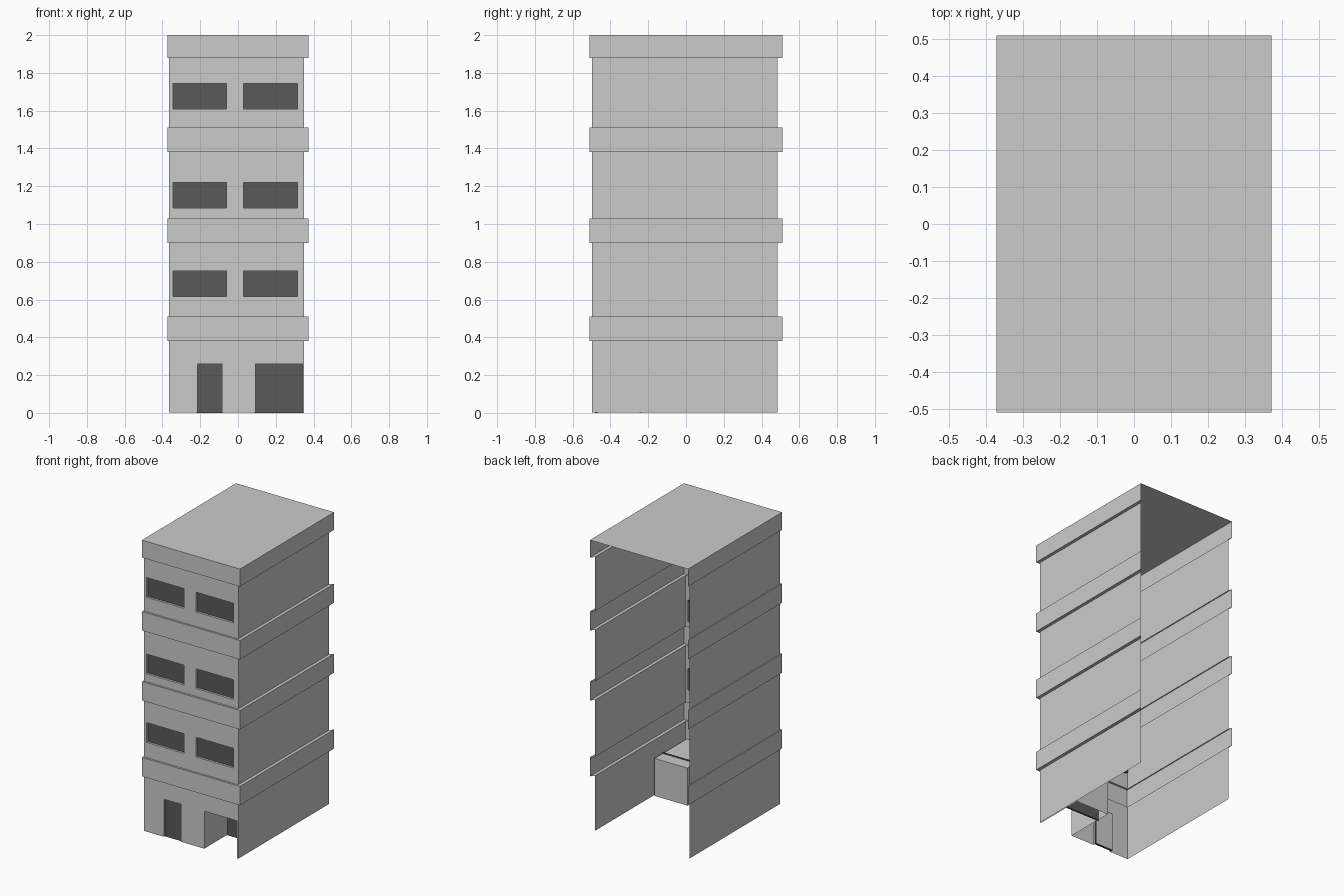
import bpy, bmesh

if "Cube" in bpy.data.objects:
    bpy.data.objects.remove(bpy.data.objects["Cube"])

H = 0.003                      # wall foot
WALL_Y = -0.497
# plan outlines (open at the back): left-back, left-front, right-front, right-back
WALL = [(-0.365, 0.485), (-0.365, WALL_Y), (0.35, WALL_Y), (0.35, 0.485)]
BAND = [(-0.372, 0.51), (-0.372, -0.51), (0.372, -0.51), (0.372, 0.51)]
BANDS = [(0.38, 0.51), (0.9, 1.03), (1.38, 1.51), (1.88, 2.0)]

dark = bpy.data.materials.new("dark_glass")
dark.diffuse_color = (0.1, 0.1, 0.1, 1)
dark.use_nodes = True
dark.node_tree.nodes["Principled BSDF"].inputs["Base Color"].default_value = dark.diffuse_color


def quad(bm, *pts):
    bm.faces.new([bm.verts.new(p) for p in pts])


def sweep(bm, lo, zlo, hi, zhi, skip=()):
    """Join two plan outlines at two heights with a strip of faces."""
    for i in range(len(lo) - 1):
        if i not in skip:
            quad(bm, (*lo[i], zlo), (*lo[i + 1], zlo), (*hi[i + 1], zhi), (*hi[i], zhi))


def finish(bm, name, mat=None):
    bmesh.ops.remove_doubles(bm, verts=bm.verts, dist=0.0001)
    me = bpy.data.meshes.new(name)
    bm.to_mesh(me)
    bm.free()
    ob = bpy.data.objects.new(name, me)
    bpy.context.collection.objects.link(ob)
    if mat:
        me.materials.append(mat)
    return ob


def box(name, x0, x1, y0, y1, z0, z1, mat):
    bm = bmesh.new()
    bmesh.ops.create_cube(bm, size=1)
    for v in bm.verts:
        v.co = ((x0 + x1) / 2 + v.co.x * (x1 - x0),
                (y0 + y1) / 2 + v.co.y * (y1 - y0),
                (z0 + z1) / 2 + v.co.z * (z1 - z0))
    return finish(bm, name, mat)


# openings: name, x0, x1, z0, z1, recess depth, panel start, panel end
openings = [("door", -0.215, -0.085, H, 0.26, 0.03, 0.014, 0.028),
            ("garage", 0.092, 0.342, H, 0.26, 0.35, 0.25, 0.262)]
for n, z in enumerate((0.615, 1.085, 1.61), 1):
    for side, x in (("left", -0.345), ("right", 0.03)):
        openings.append((f"window_{n}_{side}", x, x + 0.285, z, z + 0.135, 0.022, 0.015, 0.025))

# side walls, bands with ledges, and front wall with holes
bm = bmesh.new()
z = H
for b0, b1 in BANDS:
    sweep(bm, WALL, z, WALL, b0, skip=(1,))
    holes = [o for o in openings if z <= o[3] < b0]
    xs = sorted({-0.365, 0.35, *[v for o in holes for v in o[1:3]]})
    zs = sorted({z, b0, *[v for o in holes for v in o[3:5]]})
    for xa, xb in zip(xs, xs[1:]):
        for za, zb in zip(zs, zs[1:]):
            xm, zm = (xa + xb) / 2, (za + zb) / 2
            if not any(o[1] < xm < o[2] and o[3] < zm < o[4] for o in holes):
                sweep(bm, [(xa, WALL_Y), (xb, WALL_Y)], za, [(xa, WALL_Y), (xb, WALL_Y)], zb)
    sweep(bm, WALL, b0, BAND, b0)
    sweep(bm, BAND, b0, BAND, b1)
    if b1 < 2:
        sweep(bm, BAND, b1, WALL, b1)
    z = b1
# flat roof
quad(bm, *[(x, y, 2.0) for x, y in BAND])
finish(bm, "building_shell")

# recesses and dark panels
for name, x0, x1, z0, z1, depth, p0, p1 in openings:
    y0, y1 = WALL_Y, WALL_Y + depth
    plan = [(x0, y0), (x0, y1), (x1, y1), (x1, y0)]
    bm = bmesh.new()
    sweep(bm, plan, z0, plan, z1)
    quad(bm, *[(x, y, z1) for x, y in reversed(plan[::-1])][::-1])
    if z0 > 0.3:
        quad(bm, *[(x, y, z0) for x, y in reversed(plan)])
    bm.normal_update()
    for f in bm.faces:         # ceiling faces down, sill faces up
        if abs(f.normal.z) > 0.5 and (f.normal.z > 0) == (f.calc_center_median().z > (z0 + z1) / 2):
            f.normal_flip()
    finish(bm, name + "_recess")
    e = 0.004
    zb = 0.0 if z0 < 0.3 else z0 - e
    box(name + "_panel", x0 - e, x1 + e, y0 + p0, y0 + p1, zb, z1 + e, dark)
